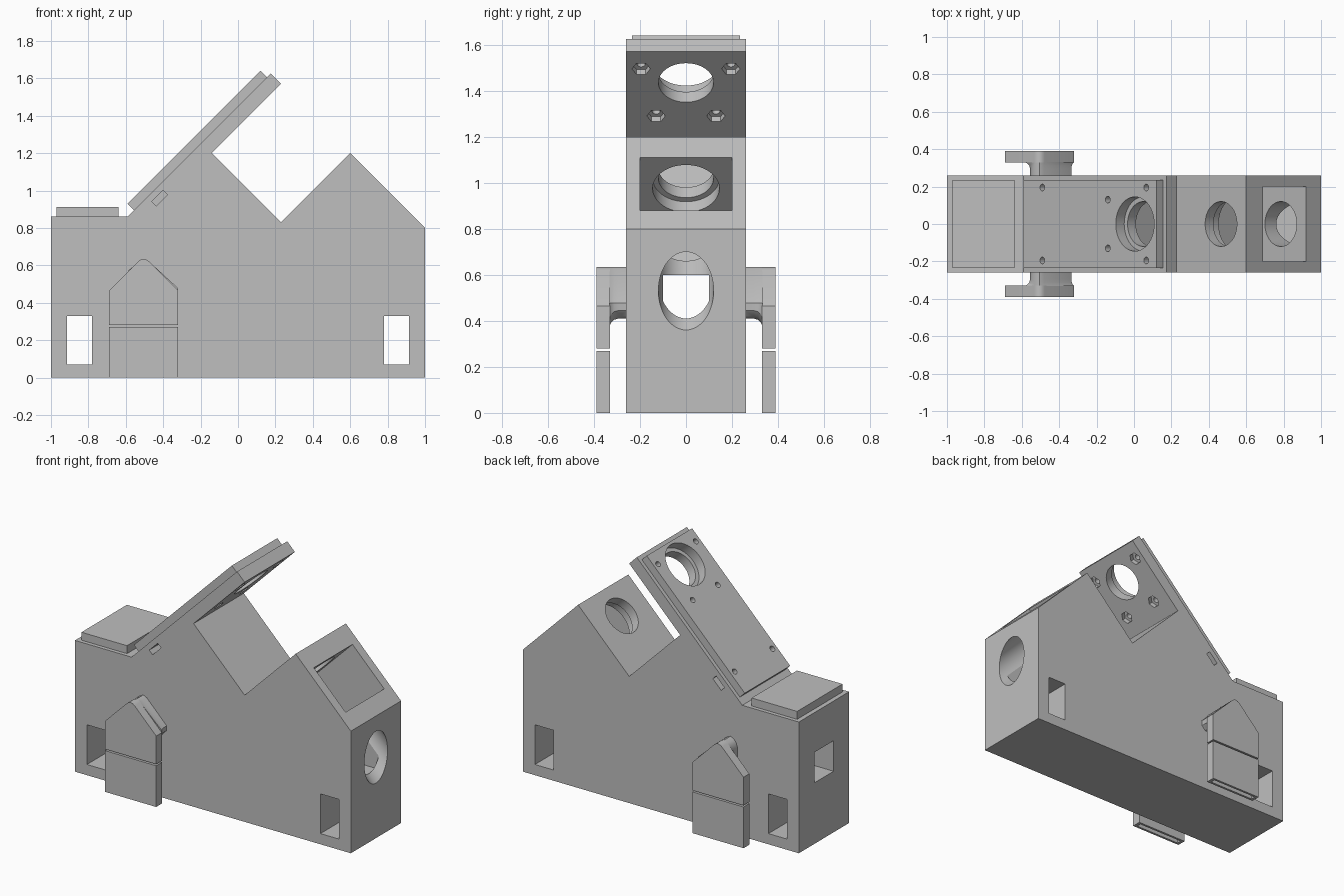
import bpy, bmesh
from math import radians
from mathutils import Matrix

if "Cube" in bpy.data.objects:
    bpy.data.objects.remove(bpy.data.objects["Cube"])

grey = bpy.data.materials.new("plain grey")
grey.use_nodes = True
colour = (0.52, 0.52, 0.52, 1)
grey.diffuse_color = colour
grey.node_tree.nodes["Principled BSDF"].inputs["Base Color"].default_value = colour

# Tilted frame: local x runs up the sloping deck, local z along the bore
TILT = Matrix.Rotation(radians(-45), 4, 'Y')
LEVEL = Matrix.Identity(4)


def finish(name, bm, frame=LEVEL):
    bm.transform(frame)
    bmesh.ops.recalc_face_normals(bm, faces=bm.faces)
    mesh = bpy.data.meshes.new(name)
    bm.to_mesh(mesh)
    bm.free()
    mesh.materials.append(grey)
    ob = bpy.data.objects.new(name, mesh)
    bpy.context.collection.objects.link(ob)
    return ob


def box(name, x, y, z, frame=LEVEL):
    bm = bmesh.new()
    bmesh.ops.create_cube(bm, size=1)
    for v in bm.verts:
        v.co = [r[0] if c < 0 else r[1] for c, r in zip(v.co, (x, y, z))]
    return finish(name, bm, frame)


def rod(name, x, y, z, radius, sides=64):
    bm = bmesh.new()
    place = Matrix.Translation((x, y, (z[0] + z[1]) / 2))
    bmesh.ops.create_cone(bm, cap_ends=True, segments=sides, radius1=radius,
                          radius2=radius, depth=z[1] - z[0], matrix=place)
    return finish(name, bm, TILT)


def loft(name, sections):
    """Skin through (y, outline) sections; each outline is a list of (x, z)."""
    bm = bmesh.new()
    rings = [[bm.verts.new((x, y, z)) for x, z in pts] for y, pts in sections]
    for a, b in zip(rings, rings[1:]):
        for i in range(len(a)):
            bm.faces.new((a[i - 1], a[i], b[i], b[i - 1]))
    bm.faces.new(rings[0])
    bm.faces.new(rings[-1])
    return finish(name, bm)


def select(ob):
    bpy.ops.object.select_all(action='DESELECT')
    ob.select_set(True)
    bpy.context.view_layer.objects.active = ob


def cut(ob, cutters):
    select(ob)
    for c in cutters:
        m = ob.modifiers.new("cut", 'BOOLEAN')
        m.operation, m.solver, m.object = 'DIFFERENCE', 'EXACT', c
        bpy.ops.object.modifier_apply(modifier=m.name)


# Main block with V notch and overhanging sloped deck
outline = [(-1, 0), (1, 0), (1, .8), (.6, 1.2), (.23, .83), (-.14, 1.2),
           (.23, 1.57), (.175, 1.625), (-.59, .86), (-1, .86)]
body = loft("main_block", [(-.26, outline), (.26, outline)])
deck = box("deck_lid", (.24, 1.245), (-.235, .235), (1.025, 1.075), TILT)
cap = box("end_cap", (-.97, -.64), (-.235, .235), (.86, .912))

# Long bore, its two wider seats and the screw holes
AXIS = 1.082
shared = [rod("bore_cutter", AXIS, 0, (-.6, 1.2), .12),
          rod("deck_seat_cutter", AXIS, 0, (1.011, 1.2), .145)]
own = [box("pocket_cutter", (.884, 1.45), (-.2, .2), (-.028, .297), TILT),
       rod("pocket_seat_cutter", AXIS, 0, (.25, .361), .145),
       box("tunnel_cutter", (-1.1, .95), (-.1, .1), (.4, .6))]
for side in (-1, 1):
    for s, y in ((1.167, .195), (.877, .13), (.382, .195)):
        shared.append(rod("screw_cutter", s, side * y, (.93, 1.2), .018, 24))
        if s > .5:
            own.append(rod("nut_cutter", s, side * y, (.9, .978), .04, 6))
    # Nut slots in the flanks and window openings at both ends
    span = sorted((side * .15, side * .3))
    own.append(box("nut_slot_cutter", (.339, .425), span, (.957, .991), TILT))
    own.append(box("window_cutter", sorted((side * .78, side * .913)),
                   (-.4, .4), (.07, .33)))
cut(body, shared + own)
cut(deck, shared)
for c in shared + own:
    bpy.data.objects.remove(c)

# Side hooks: gabled plate, flared stem and separate slotted foot
gable = [(-.69, .28), (-.32, .28), (-.32, .465), (-.477, .622), (-.49, .631),
         (-.505, .635), (-.52, .631), (-.533, .622), (-.69, .465)]
stem = [(-.555, .47), (-.555, .575), (-.545, .605), (-.53, .622),
        (-.505, .635), (-.48, .624), (-.335, .478), (-.338, .445),
        (-.36, .42), (-.39, .41), (-.5, .41), (-.54, .43)]


def flare(e):
    return [(x - e if x < -.55 else x + e / 2 if x > -.34 else x,
             z - e if z < .45 else z) for x, z in stem]


smooth = [body, deck]
for side, word in ((-1, "right"), (1, "left")):
    smooth.append(loft(word + "_hook_plate",
                       [(side * .33, gable), (side * .39, gable)]))
    smooth.append(loft(word + "_hook_stem",
                       [(side * y, flare(e)) for y, e in
                        ((.255, 0), (.295, 0), (.312, .005), (.324, .015), (.332, .03))]))
    foot = box(word + "_hook_foot", (-.69, -.32),
               sorted((side * .33, side * .39)), (0, .27))
    slot = box("foot_cutter", (-.67, -.34),
               sorted((side * .345, side * .375)), (-.1, .25))
    cut(foot, [slot])
    bpy.data.objects.remove(slot)

for ob in smooth:
    select(ob)
    bpy.ops.object.shade_smooth_by_angle(angle=radians(30))
